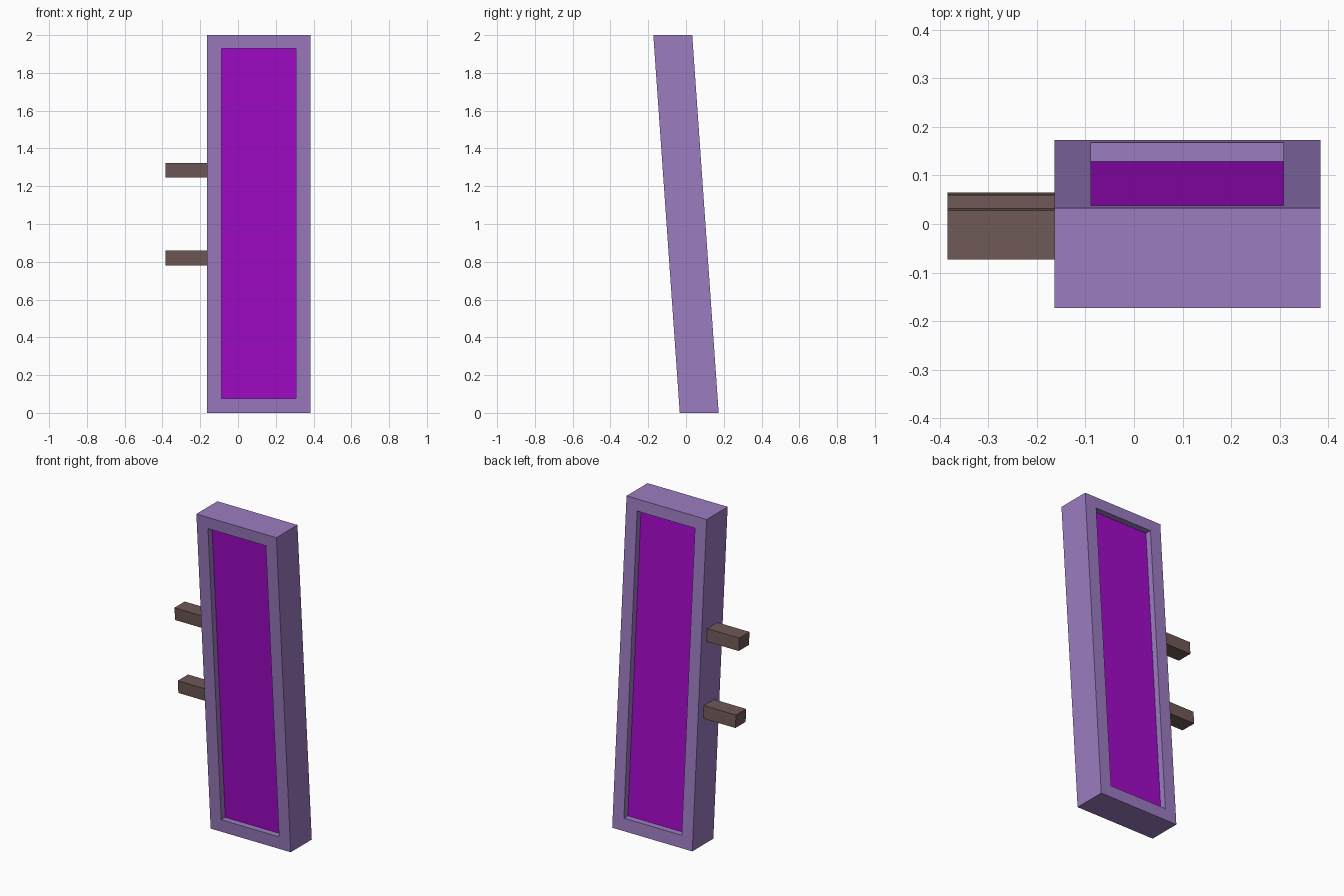
import bpy, bmesh

if "Cube" in bpy.data.objects:
    bpy.data.objects.remove(bpy.data.objects["Cube"])

LEAN = 0.07            # forward lean: y shift per unit of height
X0, X1 = -0.164, 0.384


def material(name, rgb):
    m = bpy.data.materials.new(name)
    m.diffuse_color = (*rgb, 1)
    m.use_nodes = True
    m.node_tree.nodes["Principled BSDF"].inputs["Base Color"].default_value = m.diffuse_color
    return m


def finish(bm, name, mat):
    # Shear the part so it leans forward, then make the object
    for v in bm.verts:
        v.co.y += LEAN * (1 - v.co.z)
    bmesh.ops.recalc_face_normals(bm, faces=bm.faces)
    me = bpy.data.meshes.new(name)
    bm.to_mesh(me)
    bm.free()
    me.materials.append(mat)
    ob = bpy.data.objects.new(name, me)
    bpy.context.collection.objects.link(ob)


def box(name, x, y, z, mat):
    bm = bmesh.new()
    bmesh.ops.create_cube(bm, size=1)
    for v in bm.verts:
        v.co = [lo + (c + 0.5) * (hi - lo) for c, (lo, hi) in zip(v.co, (x, y, z))]
    finish(bm, name, mat)


def ring(name, outer, inner, half_depth, mat):
    bm = bmesh.new()

    def loop(rect, y):
        a, b, c, d = rect
        return [bm.verts.new((px, y, pz)) for px, pz in ((a, c), (b, c), (b, d), (a, d))]

    loops = [loop(outer, -half_depth), loop(outer, half_depth),
             loop(inner, half_depth), loop(inner, -half_depth)]
    for k in range(4):
        p, q = loops[k], loops[(k + 1) % 4]
        for i in range(4):
            j = (i + 1) % 4
            bm.faces.new((p[i], p[j], q[j], q[i]))
    finish(bm, name, mat)


lilac = material("lilac", (0.33, 0.20, 0.53))
violet = material("violet", (0.36, 0.003, 0.58))
brown = material("brown", (0.16, 0.10, 0.095))

# Leaning rectangular frame
ring("frame", (X0, X1, 0, 2), (-0.088, 0.308, 0.077, 1.928), 0.103, lilac)

# Panel recessed on both sides
box("panel", (-0.088, 0.308), (-0.064, 0.064), (0.077, 1.928), violet)

# Two side pegs
for name, z in (("lower_peg", 0.82), ("upper_peg", 1.284)):
    box(name, (-0.384, X0), (-0.05, 0.05), (z - 0.039, z + 0.039), brown)
